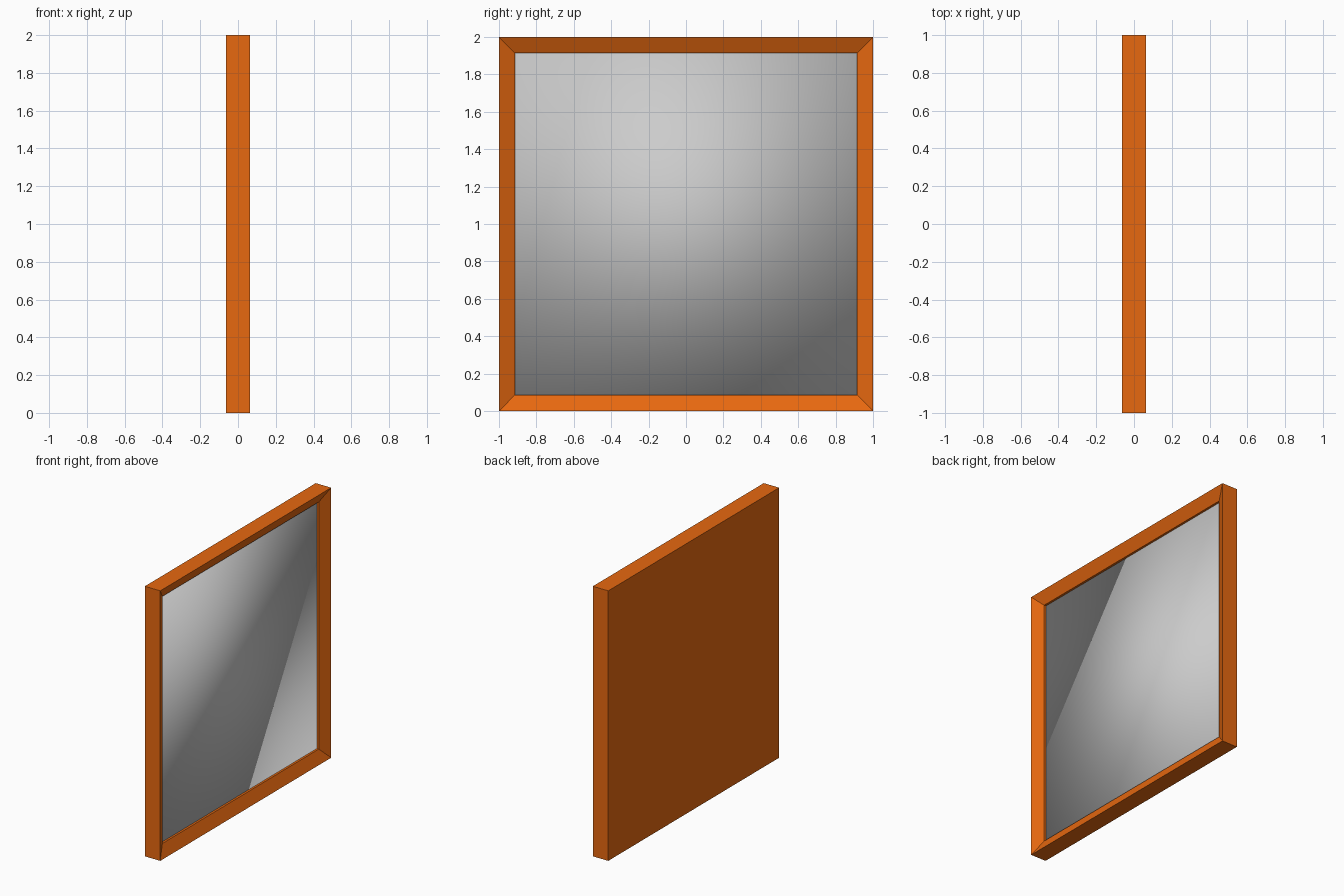
import bpy
import bmesh

if "Cube" in bpy.data.objects:
    bpy.data.objects.remove(bpy.data.objects["Cube"])

HALF = 1.0       # half width of the square frame
INNER = 0.915    # half width of the opening
T = 0.063        # half thickness
CZ = 1.0         # centre height


def make_object(name, bm, colour=None):
    bmesh.ops.recalc_face_normals(bm, faces=bm.faces[:])
    mesh = bpy.data.meshes.new(name)
    bm.to_mesh(mesh)
    bm.free()
    obj = bpy.data.objects.new(name, mesh)
    bpy.context.collection.objects.link(obj)
    if colour:
        mat = bpy.data.materials.new(name + "_paint")
        mat.diffuse_color = colour
        mat.use_nodes = True
        mat.node_tree.nodes["Principled BSDF"].inputs["Base Color"].default_value = mat.diffuse_color
        mesh.materials.append(mat)
    return obj


# Frame: square rings from the back, over the sloped front, down into the recess
bm = bmesh.new()
profile = [(-T, HALF), (T, HALF), (T - 0.042, INNER), (0.0, INNER)]
corners = [(-1, -1), (1, -1), (1, 1), (-1, 1)]
rings = [[bm.verts.new((x, r * sy, CZ + r * sz)) for sy, sz in corners]
         for x, r in profile]
for a, b in zip(rings, rings[1:]):
    for i in range(4):
        j = (i + 1) % 4
        bm.faces.new((a[i], a[j], b[j], b[i]))
bm.faces.new(rings[0])
bm.faces.new(rings[-1])
make_object("frame", bm, (0.8, 0.14, 0.005, 1.0))

# Mirror pane: thin box, smooth shaded all round for the soft sheen
bm = bmesh.new()
bmesh.ops.create_cube(bm, size=1.0)
bmesh.ops.scale(bm, vec=(0.012, 2 * INNER, 2 * INNER), verts=bm.verts)
bmesh.ops.translate(bm, vec=(-0.001, 0, CZ), verts=bm.verts)
for f in bm.faces:
    f.smooth = True
make_object("mirror_pane", bm)
